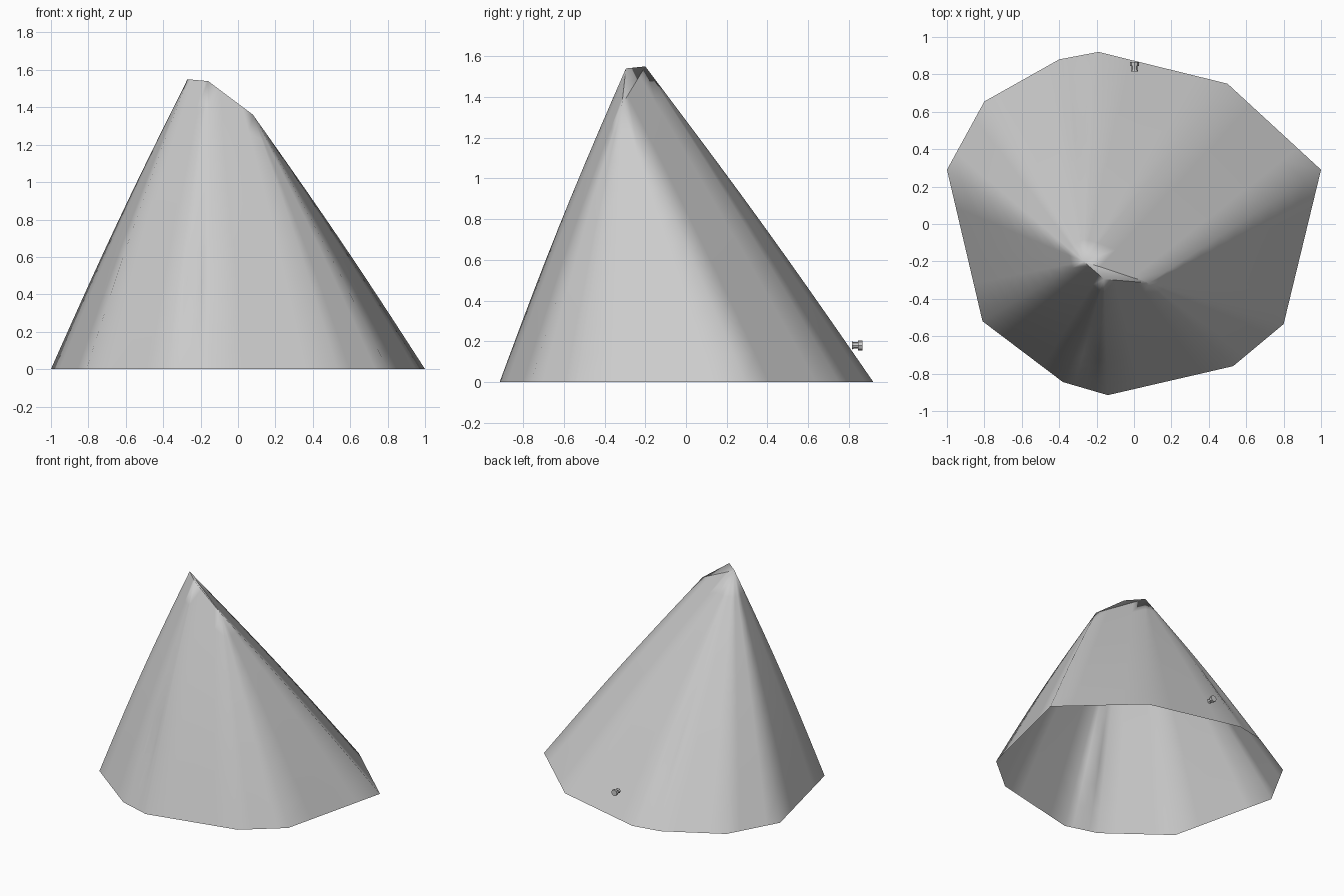
import bpy, bmesh, math
from mathutils import Vector

if "Cube" in bpy.data.objects:
    bpy.data.objects.remove(bpy.data.objects["Cube"])

# Ridge feet around the base, each with the peak it climbs to
PEAKS = [Vector((-0.27, -0.20, 1.55)), Vector((-0.16, -0.295, 1.54)), Vector((0.08, -0.315, 1.36))]
FEET = [(-1, 0.29, 0), (-0.81, -0.52, 0), (-0.38, -0.845, 1), (-0.14, -0.915, 1),
        (0.53, -0.76, 2), (0.80, -0.535, 2), (1, 0.29, 2), (0.50, 0.75, 0),
        (-0.19, 0.92, 0), (-0.40, 0.88, 0), (-0.80, 0.655, 0)]
# Cloth folds: panel index, position across, height fraction, depth
FOLDS = {2: (0.5, 0.28, 0.025), 8: (0.5, 0.30, 0.015)}
COLS, ROWS = 4, 10


def cloth_point(i, u, t):
    a, b = FEET[i], FEET[(i + 1) % len(FEET)]
    foot = Vector((a[0], a[1], 0)).lerp(Vector((b[0], b[1], 0)), u)
    peak = PEAKS[a[2]].lerp(PEAKS[b[2]], u)
    out = foot - peak
    out.z = 0
    out.normalize()
    push = 0.016 * math.sin(math.pi * t)
    if i in FOLDS:
        fu, ft, depth = FOLDS[i]
        push -= depth * math.exp(-((u - fu) / 0.2) ** 2 - ((t - ft) / 0.16) ** 2)
        if t == 0:
            push = 0
    return foot.lerp(peak, t) + out * push


# Tent cloth, open underneath
bm = bmesh.new()
for i in range(len(FEET)):
    grid = [[bm.verts.new(cloth_point(i, c / COLS, r / ROWS)) for c in range(COLS + 1)]
            for r in range(ROWS + 1)]
    for r in range(ROWS):
        for c in range(COLS):
            bm.faces.new((grid[r][c], grid[r][c + 1], grid[r + 1][c + 1], grid[r + 1][c]))
bm.faces.new([bm.verts.new(p) for p in PEAKS])
bmesh.ops.remove_doubles(bm, verts=bm.verts, dist=0.0005)
bmesh.ops.recalc_face_normals(bm, faces=bm.faces)
mesh = bpy.data.meshes.new("tent_cloth")
bm.to_mesh(mesh)
bm.free()
mesh.shade_smooth()
cloth = bpy.data.objects.new("tent_cloth", mesh)
bpy.context.collection.objects.link(cloth)


# Small flared peg on the back
def peg_section(name, y0, y1, r0, r1):
    bpy.ops.mesh.primitive_cone_add(vertices=8, radius1=r0, radius2=r1, depth=y1 - y0,
                                    location=(0.003, (y0 + y1) / 2, 0.18),
                                    rotation=(-math.pi / 2, 0, 0))
    bpy.context.object.name = name


peg_section("peg_base", 0.815, 0.825, 0.020, 0.016)
peg_section("peg_stem", 0.825, 0.845, 0.016, 0.016)
peg_section("peg_head", 0.845, 0.866, 0.024, 0.024)
